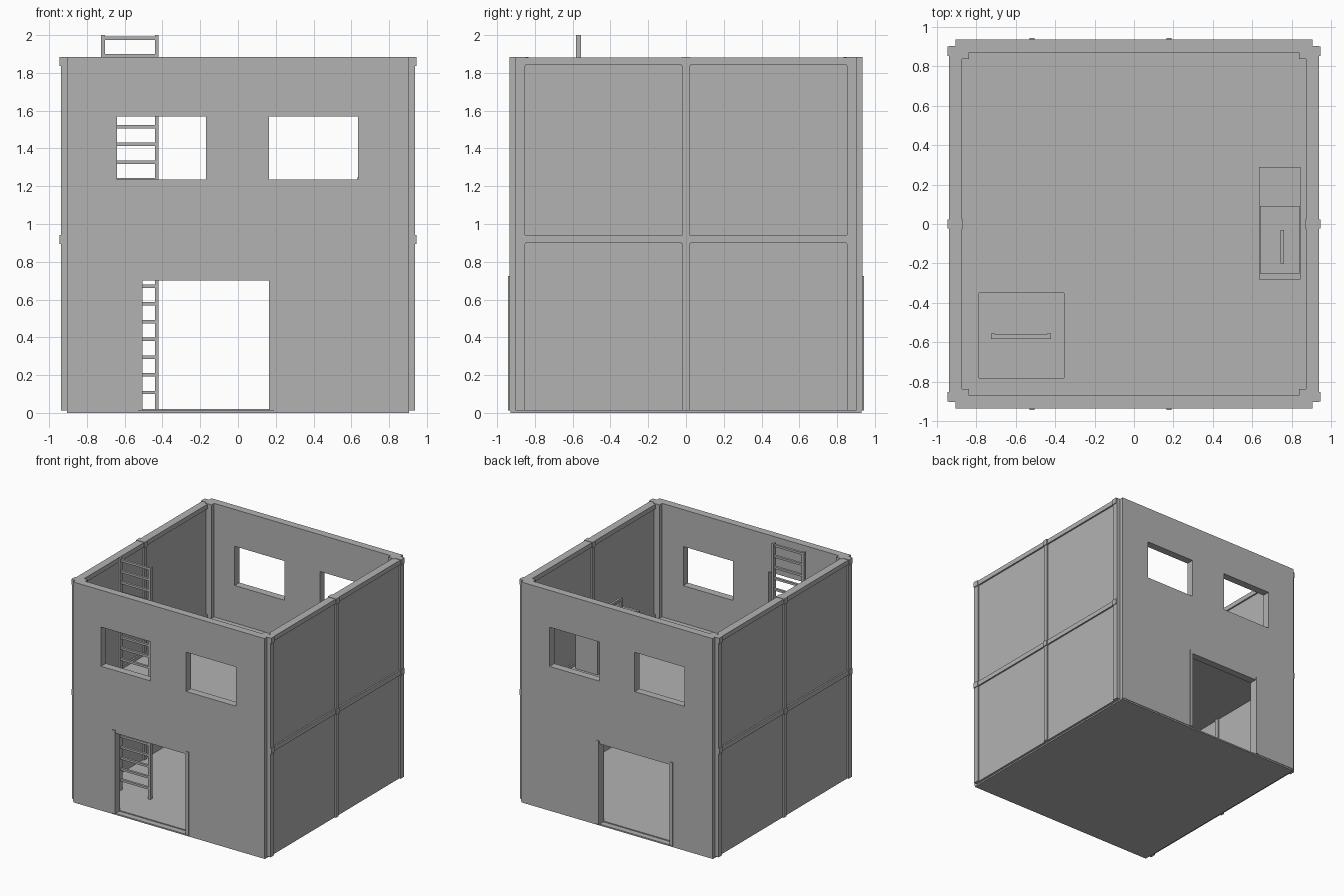
import bpy
from mathutils import Vector

old = bpy.data.objects.get("Cube")
if old:
    bpy.data.objects.remove(old, do_unlink=True)

grey = bpy.data.materials.new("plain_grey")
grey.use_nodes = True
GREY = (0.45, 0.45, 0.45, 1)
grey.diffuse_color = GREY
grey.node_tree.nodes["Principled BSDF"].inputs["Base Color"].default_value = GREY


def box(name, x, y, z):
    """Axis-aligned box from three (low, high) ranges."""
    lo, hi = (Vector([min(r) for r in (x, y, z)]), Vector([max(r) for r in (x, y, z)]))
    corners = [(a, b, c) for a in (lo.x, hi.x) for b in (lo.y, hi.y) for c in (lo.z, hi.z)]
    faces = [(0, 1, 3, 2), (4, 6, 7, 5), (0, 4, 5, 1), (2, 3, 7, 6), (0, 2, 6, 4), (1, 5, 7, 3)]
    mesh = bpy.data.meshes.new(name)
    mesh.from_pydata(corners, [], faces)
    mesh.materials.append(grey)
    obj = bpy.data.objects.new(name, mesh)
    bpy.context.collection.objects.link(obj)
    return obj


def cut(obj, holes):
    """Cut box-shaped holes through an object."""
    cutters = [box("cutter", *h) for h in holes]
    for c in cutters:
        c.hide_render = True
        mod = obj.modifiers.new("opening", "BOOLEAN")
        mod.operation, mod.solver, mod.object = "DIFFERENCE", "EXACT", c
    bpy.context.view_layer.update()
    evaluated = obj.evaluated_get(bpy.context.evaluated_depsgraph_get())
    mesh = bpy.data.meshes.new_from_object(evaluated)
    obj.modifiers.clear()
    obj.data = mesh
    for c in cutters:
        bpy.data.objects.remove(c, do_unlink=True)


TOP = 1.885
BASE = 0.012

# Floors, the upper one with a ladder hatch
box("ground_slab", (-0.905, 0.905), (-0.93, 0.93), (0, BASE))
box("ground_floor", (-0.89, 0.89), (-0.88, 0.88), (BASE, 0.02))
upper = box("upper_floor", (-0.89, 0.89), (-0.88, 0.88), (0.88, 0.915))
cut(upper, [((-0.785, -0.355), (-0.78, -0.35), (0.8, 1))])

# Front and back walls with doorway, windows and door jambs
for side, name in ((-1, "front"), (1, "back")):
    wall = box(name + "_wall", (-0.905, 0.905), (side * 0.87, side * 0.935), (BASE, TOP))
    deep = (side * 0.8, side * 1.0)
    cut(wall, [((-0.51, 0.17), deep, (-0.1, 0.70)),
               ((-0.64, -0.17), deep, (1.235, 1.57)),
               ((0.165, 0.635), deep, (1.235, 1.57))])
    for x in (-0.53, 0.165):
        box(name + "_door_jamb", (x, x + 0.025), (side * 0.869, side * 0.942), (BASE, 0.725))

# Side walls: recessed panels held in a grid of posts and beams
for side, name in ((1, "left"), (-1, "right")):
    box(name + "_panel", (side * 0.885, side * 0.925), (-0.89, 0.89), (BASE, TOP - 0.01))
    frame = (side * 0.872, side * 0.938)
    for z in (0.90, TOP - 0.043):
        box(name + "_beam", frame, (-0.9, 0.9), (z, z + 0.04))
        for y in (-0.875, 0, 0.875):
            box(name + "_joint", (side * 0.865, side * 0.945),
                (y - 0.024, y + 0.024), (z - 0.005, z + 0.043))
    box(name + "_middle_post", frame, (-0.018, 0.018), (BASE, TOP))
    for end in (-1, 1):
        box(name + "_corner_post", (side * 0.872, side * 0.938),
            (end * 0.853, end * 0.902), (BASE, TOP))
        box(name + "_inner_post", (side * 0.835, side * 0.89),
            (end * 0.835, end * 0.89), (BASE, TOP))

# Ladder running through the hatch to above the walls
for x in (-0.725, -0.44):
    box("ladder_rail", (x, x + 0.02), (-0.583, -0.555), (BASE, 2.0))
for k in range(21):
    z = 0.108 + k * 0.0938
    box("ladder_rung", (-0.715, -0.43), (-0.579, -0.559), (z - 0.009, z + 0.009))

# Cabinet upstairs with a tray and handle
box("cabinet", (0.632, 0.843), (-0.28, 0.29), (0.915, 1.25))
box("cabinet_tray", (0.638, 0.838), (-0.25, 0.09), (1.25, 1.258))
box("handle_bar", (0.742, 0.76), (-0.2, -0.03), (1.34, 1.36))
for y in (-0.2, -0.05):
    box("handle_leg", (0.742, 0.76), (y, y + 0.02), (1.255, 1.34))
